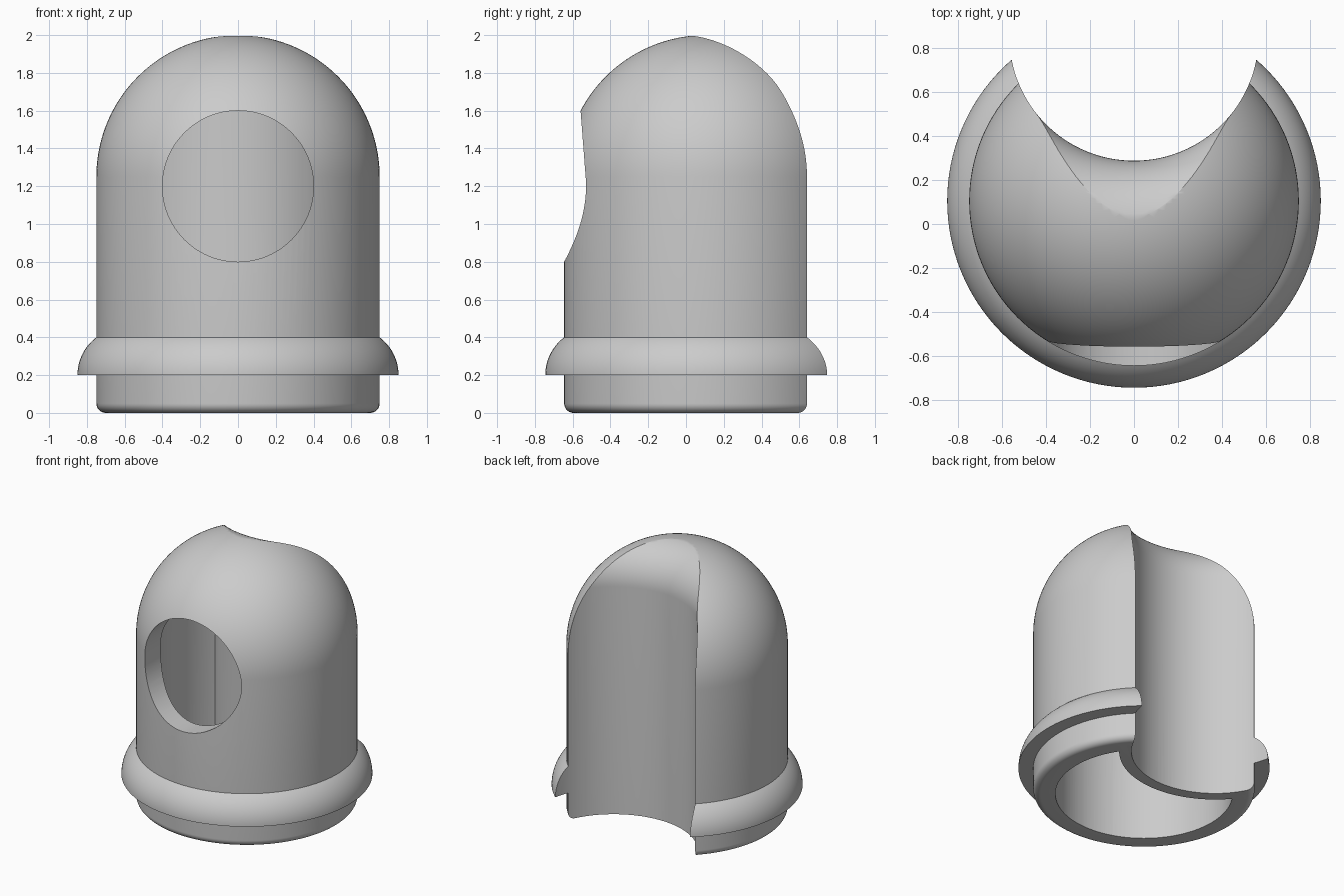
import bpy, bmesh
from math import sin, cos, pi, radians
from mathutils import Matrix

BODY_Y = 0.105      # axis of the domed shell
SCOOP_Y = 0.855     # axis of the rear scoop

if "Cube" in bpy.data.objects:
    bpy.data.objects.remove(bpy.data.objects["Cube"], do_unlink=True)

grey = bpy.data.materials.new("light_grey")
grey.use_nodes = True
grey.diffuse_color = (0.6, 0.6, 0.6, 1)
grey.node_tree.nodes["Principled BSDF"].inputs["Base Color"].default_value = (0.6, 0.6, 0.6, 1)


def arc(cx, cz, r, start, end, n):
    """Points (radius, height) along an arc, angles in degrees."""
    angles = [radians(start + (end - start) * i / n) for i in range(n + 1)]
    return [(cx + r * cos(a), cz + r * sin(a)) for a in angles]


def add_object(name, bm):
    bmesh.ops.recalc_face_normals(bm, faces=bm.faces)
    mesh = bpy.data.meshes.new(name)
    bm.to_mesh(mesh)
    bm.free()
    mesh.materials.append(grey)
    obj = bpy.data.objects.new(name, mesh)
    bpy.context.collection.objects.link(obj)
    return obj


def revolve(name, profile, y, closed=False, steps=128):
    """Spin a profile of (radius, height) about a vertical axis at y."""
    bm = bmesh.new()
    verts = [bm.verts.new((r, 0, z)) for r, z in profile]
    edges = [bm.edges.new(pair) for pair in zip(verts, verts[1:])]
    if closed:
        edges.append(bm.edges.new((verts[-1], verts[0])))
    bmesh.ops.spin(bm, geom=verts + edges, cent=(0, 0, 0), axis=(0, 0, 1),
                   angle=2 * pi, steps=steps)
    bmesh.ops.remove_doubles(bm, verts=bm.verts, dist=0.0001)
    bmesh.ops.translate(bm, verts=bm.verts, vec=(0, y, 0))
    return add_object(name, bm)


def scoop(name, radius, fillet, bottom):
    """Upright cutter whose top flares out, leaving a rounded shoulder."""
    flare = arc(radius + fillet, 1.7, fillet, 180, 90, 24)
    profile = [(0, bottom), (radius, bottom)] + flare + [(radius + fillet, 2.4), (0, 2.4)]
    return revolve(name, profile, SCOOP_Y)


def cut(obj, cutter):
    cutter.hide_render = True
    mod = obj.modifiers.new("cut", "BOOLEAN")
    mod.operation = "DIFFERENCE"
    mod.solver = "EXACT"
    mod.object = cutter
    bpy.context.view_layer.objects.active = obj
    bpy.ops.object.modifier_apply(modifier=mod.name)


# Domed shell with a rounded foot
shell = revolve("domed_shell", [(0, 0)] + arc(0.7, 0.05, 0.05, -90, 0, 8)
                + arc(0, 1.25, 0.75, 0, 89.9, 40) + [(0, 2)], BODY_Y)

# Rounded collar around the lower shell
collar = revolve("collar", [(0.745, 0.2)] + arc(0.6, 0.2, 0.25, 0, 53.13, 16)
                 + [(0.745, 0.4)], BODY_Y, closed=True)

# Inner cavity, open at the bottom, following the scooped back wall
cavity = revolve("cavity_cutter", [(0, -0.1), (0.6, -0.1)]
                 + arc(0, 1.25, 0.6, 0, 89.9, 32) + [(0, 1.85)], BODY_Y)
inner_scoop = scoop("inner_scoop_cutter", 0.65, 0.217, -0.2)
cut(cavity, inner_scoop)

# Round opening in the front wall
bm = bmesh.new()
bmesh.ops.create_cone(bm, cap_ends=True, segments=96, radius1=0.4, radius2=0.4, depth=0.8,
                      matrix=Matrix.Translation((0, -0.6, 1.2)) @ Matrix.Rotation(pi / 2, 4, "X"))
opening = add_object("opening_cutter", bm)

# Rear scoop through shell and collar
rear_scoop = scoop("rear_scoop_cutter", 0.567, 0.3, -0.2)
for cutter in (rear_scoop, cavity, opening):
    cut(shell, cutter)
cut(collar, rear_scoop)

for cutter in (cavity, inner_scoop, opening, rear_scoop):
    bpy.data.objects.remove(cutter, do_unlink=True)

# Smooth curved walls, crisp cut edges
for obj in (shell, collar):
    bpy.ops.object.select_all(action="DESELECT")
    obj.select_set(True)
    bpy.context.view_layer.objects.active = obj
    bpy.ops.object.shade_smooth_by_angle(angle=radians(30))
